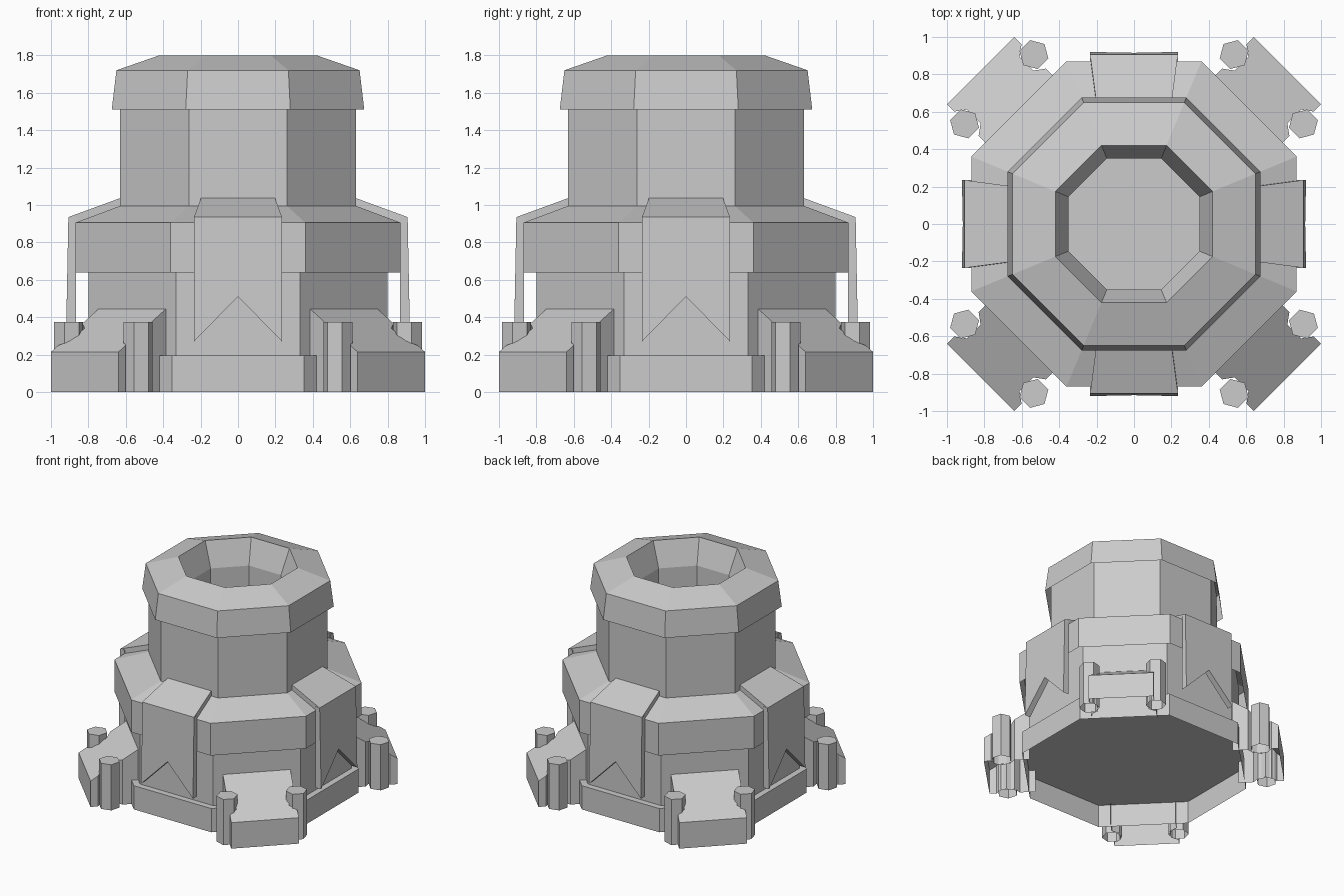
import bpy, bmesh, math
from mathutils import Matrix, Vector

cube = bpy.data.objects.get("Cube")
if cube:
    bpy.data.objects.remove(cube, do_unlink=True)

stone = bpy.data.materials.new("grey_stone")
stone.use_nodes = True
GREY = (0.6, 0.6, 0.6, 1)
stone.diffuse_color = GREY
stone.node_tree.nodes["Principled BSDF"].inputs["Base Color"].default_value = GREY


def loft(name, rings, angle=0, cap_start=True, cap_end=True, closed=True):
    """Skin equal-sized rings of points, optionally cap the ends, turn about z."""
    bm = bmesh.new()
    turn = Matrix.Rotation(math.radians(angle), 3, "Z")
    rows = [[bm.verts.new(turn @ Vector(p)) for p in ring] for ring in rings]
    n = len(rows[0])
    for a, b in zip(rows, rows[1:]):
        for i in range(n if closed else n - 1):
            j = (i + 1) % n
            bm.faces.new((a[i], a[j], b[j], b[i]))
    if cap_start:
        bm.faces.new(rows[0])
    if cap_end:
        bm.faces.new(rows[-1])
    bmesh.ops.recalc_face_normals(bm, faces=bm.faces)
    mesh = bpy.data.meshes.new(name)
    bm.to_mesh(mesh)
    bm.free()
    mesh.materials.append(stone)
    obj = bpy.data.objects.new(name, mesh)
    bpy.context.collection.objects.link(obj)


def polygon(sides, radius, z, start, centre=(0, 0)):
    steps = [start + math.tau * i / sides for i in range(sides)]
    return [(centre[0] + radius * math.cos(a), centre[1] + radius * math.sin(a), z) for a in steps]


def octagon_part(name, profile, cap_end=False):
    """Shell open below; profile of (distance to flat, height) pairs."""
    half = math.pi / 8
    loft(name, [polygon(8, r / math.cos(half), z, half) for r, z in profile],
         cap_start=False, cap_end=cap_end)


# Octagonal tower shells, from the ground up; the plinth top closes the body
octagon_part("base_plinth", [(0.85, 0), (0.85, 0.195), (0.80, 0.195)], cap_end=True)
octagon_part("lower_wall", [(0.80, 0.195), (0.80, 0.88)])
octagon_part("collar", [(0.87, 0.64), (0.87, 0.905), (0.63, 0.995)])
octagon_part("upper_wall", [(0.63, 0.99), (0.63, 1.70)])
octagon_part("hollow_cap", [(0.675, 1.51), (0.65, 1.72), (0.42, 1.80), (0.35, 1.60), (0.35, 1.0)],
             cap_end=True)


# Notched armour plates hanging from the collar, one per side
def plate_outline(top, bottom):
    middle = bottom + (top - bottom) * 0.36
    return [(-0.235, -bottom, 0.27), (0, -middle, 0.51), (0.235, -bottom, 0.27),
            (0.235, -top, 0.935), (-0.235, -top, 0.935)]


def slab_end(half, d_low, d_high, high):
    return [(-half, -d_low, 0.8), (half, -d_low, 0.8), (half, -d_high, high), (-half, -d_high, high)]


for side, angle in zip(("front", "left", "back", "right"), range(0, 360, 90)):
    loft("plate_" + side, [plate_outline(0.907, 0.92), plate_outline(0.867, 0.867)], angle)
    loft("plate_top_" + side, [slab_end(0.235, 0.868, 0.907, 0.935),
                               slab_end(0.197, 0.62, 0.62, 1.04)], angle)


# Sloping corner feet, waisted where two hexagonal posts stand
def foot_section(r, w):
    z = 0.44 - 0.64 * (r - 0.806)
    return [(r, -w, 0), (r, -w, z), (r, w, z), (r, w, 0)]


STATIONS = [(0.80, 0.255), (0.92, 0.255), (0.96, 0.2), (1.065, 0.2), (1.105, 0.255), (1.16, 0.255)]
CORNERS = ("back_left", "back_right", "front_right", "front_left")
for i, corner in enumerate(CORNERS):
    angle = 45 + 90 * i
    loft("foot_" + corner, [foot_section(r, w) for r, w in STATIONS], angle,
         cap_start=False, closed=False)
    for tag, y in (("a", -0.262), ("b", 0.262)):
        loft("post_%s_%s" % (corner, tag),
             [polygon(6, 0.08, z, math.pi / 2, (1.019, y)) for z in (0, 0.375)], angle,
             cap_start=False)
